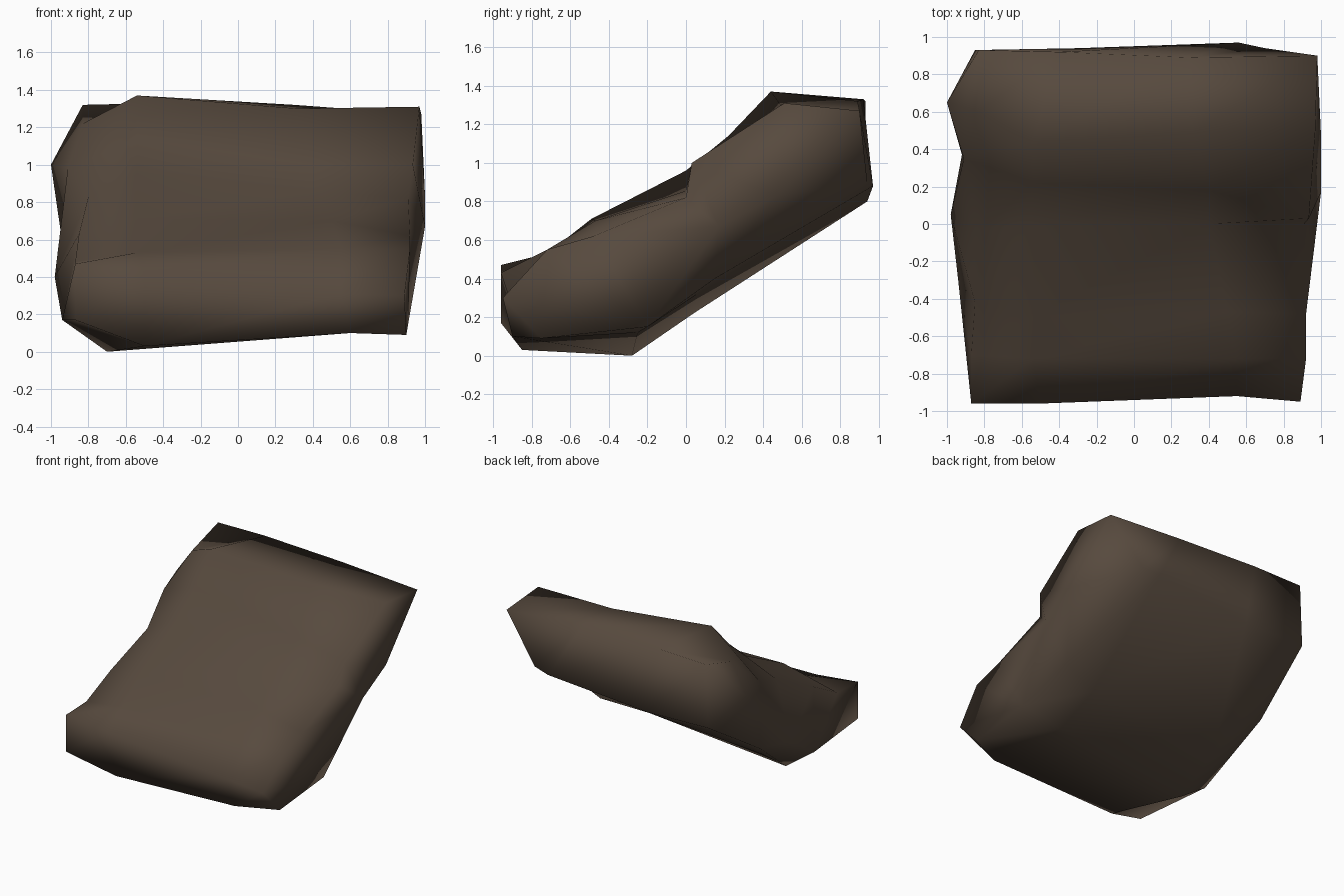
import bpy, bmesh

if "Cube" in bpy.data.objects:
    bpy.data.objects.remove(bpy.data.objects["Cube"])

# Slab cross-sections, eleven points each, running over the top from the front lip,
# down the back and home along the underside
left_end = [(-.87, -.96, .47), (-.87, -.70, .48), (-.85, -.42, .63), (-.80, -.02, .83),
            (-.91, .35, .98), (-.83, .60, 1.22), (-.83, .93, 1.32), (-.85, .93, .81),
            (-.92, .37, .45), (-.94, -.30, .17), (-.87, -.96, .17)]
mid_left = [(-.50, -.96, .43), (-.54, -.72, .53), (-.53, -.49, .71), (-.54, 0, .96),
            (-.54, .22, 1.14), (-.54, .44, 1.37), (-.40, .92, 1.33), (-.30, .94, .80),
            (-.72, .04, .22), (-.70, -.28, 0), (-.50, -.85, .03)]
mid_right = [(.55, -.92, .31), (.55, -.72, .55), (.50, -.47, .70), (.40, 0, .855),
             (.40, .18, 1.0), (.32, .49, 1.30), (.30, .89, 1.32), (.56, .97, .88),
             (.45, .06, .32), (.50, -.25, .12), (.60, -.90, .10)]
right_end = [(.89, -.95, .30), (.92, -.72, .55), (.92, -.48, .62), (.91, 0, .82),
             (.935, .03, 1.0), (.97, .51, 1.31), (.98, .90, 1.27), (.70, .94, .90),
             (.78, .15, .40), (.91, -.20, .15), (.90, -.75, .09)]
sections = [left_end, mid_left, mid_right, right_end]
N = len(left_end)

bm = bmesh.new()
rings = [[bm.verts.new(p) for p in s] for s in sections]

# Skin between sections
for a, b in zip(rings, rings[1:]):
    for i in range(N):
        j = (i + 1) % N
        bm.faces.new((a[i], a[j], b[j], b[i]))

# Broken ends: flat towards the front, bulging to two knuckles further back;
# the left end has a notch between its knuckles, the right end a ridge
ends = ((rings[0], (-1, .65, 1.0), (-.98, .05, .40), True),
        (rings[-1], (1, .47, .83), (1, .17, .67), False))
for r, upper, lower, notch in ends:
    u, w = bm.verts.new(upper), bm.verts.new(lower)
    if notch:
        middle = ((r[4], w, r[8]), (r[4], r[8], u))
    else:
        middle = ((r[4], w, u), (r[8], u, w))
    for f in ((r[0], r[10], r[9], r[1]), (r[1], r[9], r[2]), (r[2], r[9], w),
              (r[2], w, r[3]), (r[9], r[8], w), (r[3], w, r[4]),
              (r[4], u, r[5]), (r[5], u, r[6]), (r[6], u, r[7]), (r[7], u, r[8])) + middle:
        bm.faces.new(f)

bmesh.ops.recalc_face_normals(bm, faces=bm.faces[:])
mesh = bpy.data.meshes.new("rock_slab")
bm.to_mesh(mesh)
bm.free()
rock = bpy.data.objects.new("rock_slab", mesh)
bpy.context.collection.objects.link(rock)

# Brown stone
stone = bpy.data.materials.new("brown stone")
stone.diffuse_color = (.095, .068, .048, 1)
stone.use_nodes = True
stone.node_tree.nodes["Principled BSDF"].inputs["Base Color"].default_value = stone.diffuse_color
mesh.materials.append(stone)

# Worn stone: smooth all over
mesh.shade_smooth()
